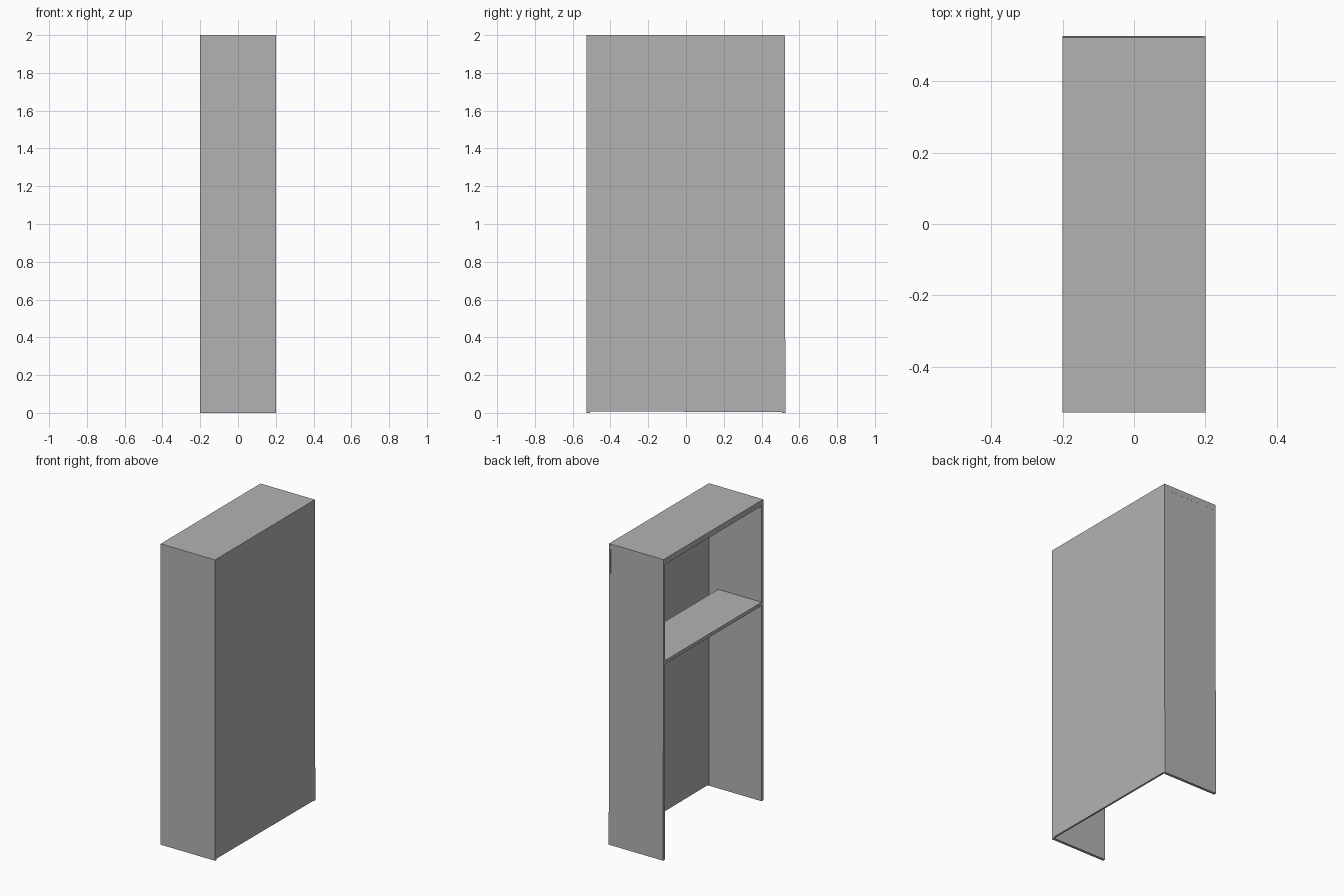
import bpy
from math import radians

# Remove the default cube
cube = bpy.data.objects.get("Cube")
if cube:
    bpy.data.objects.remove(cube, do_unlink=True)

# Single plain grey finish
grey = bpy.data.materials.new("plain_grey")
grey.use_nodes = True
colour = (0.45, 0.45, 0.45, 1)
grey.diffuse_color = colour
grey.node_tree.nodes["Principled BSDF"].inputs["Base Color"].default_value = colour


def board(name, low, high, tilt=0.0):
    """Flat board between two corners, tilted about x in degrees."""
    bpy.ops.mesh.primitive_cube_add(size=1)
    ob = bpy.context.object
    ob.name = name
    ob.location = [(a + b) / 2 for a, b in zip(low, high)]
    ob.scale = [b - a for a, b in zip(low, high)]
    ob.rotation_euler.x = radians(tilt)
    ob.data.materials.append(grey)
    return ob


W, D, H = 0.2, 0.527, 2.0   # half width, half depth, height
T = 0.018                   # board thickness
TOP = 0.037                 # top thickness

# Upright end boards, the rear one leaning slightly inwards
board("front_end_board", (-W, -D, 0), (W, -D + T, H - TOP))
board("rear_end_board", (-W, D - T - 0.003, 0), (W, D - 0.003, H - TOP), 0.14)

# Top board
board("top_board", (-W, -D, H - TOP), (W, D - 0.005, H))

# Large closed side, sitting a touch crooked
board("side_panel", (W - 0.012, -D + 0.004, 0.006), (W, D - 0.006, H - 0.006), -0.25)

# Shelf, leaving a gap in front of the closed side
board("shelf", (-W, -D + T, 1.3), (0.12, D - T, 1.323))
